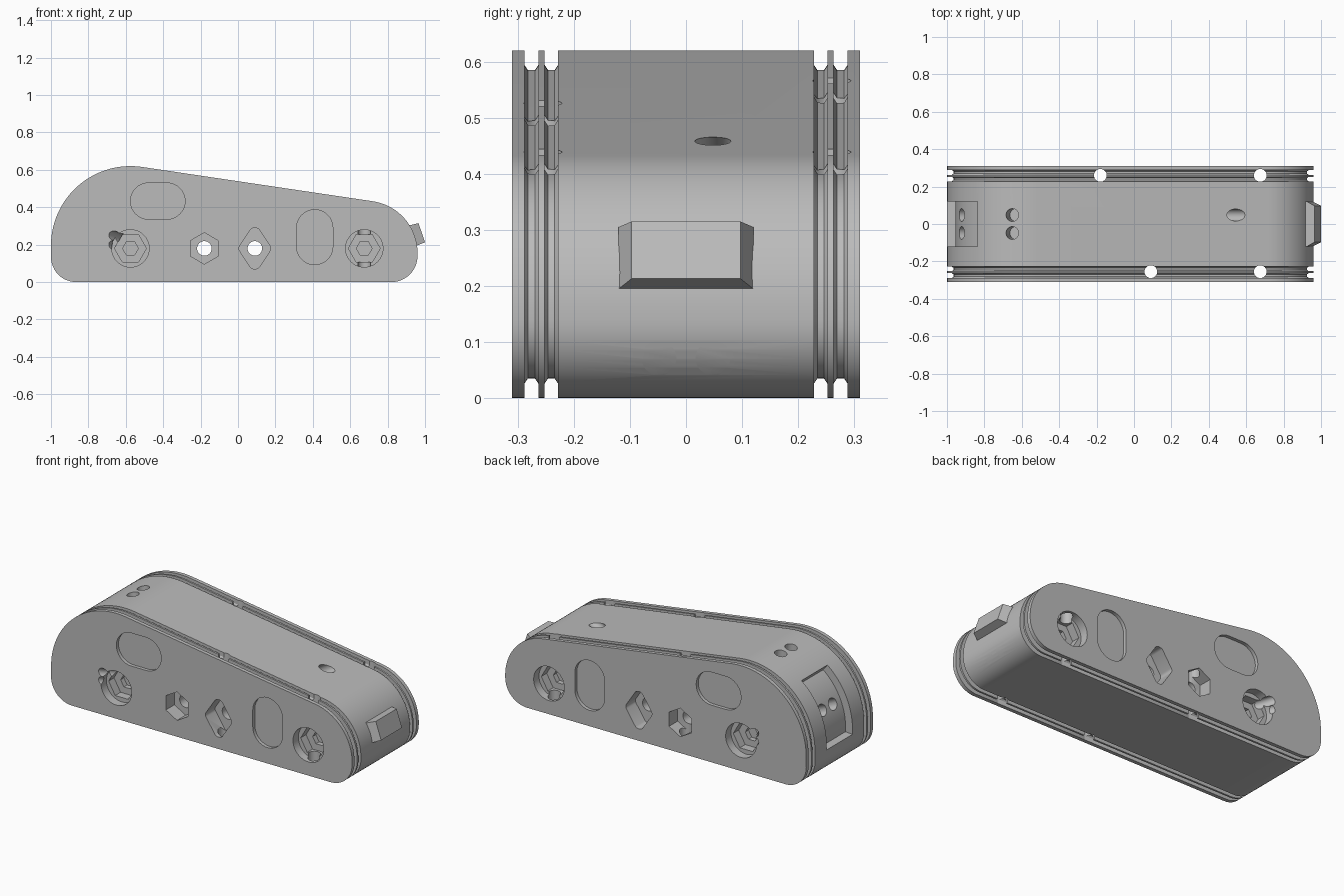
import bpy, bmesh
from math import sin, cos, pi, radians
from mathutils import Vector

cube = bpy.data.objects.get("Cube")
if cube:
    bpy.data.objects.remove(cube)

grey = bpy.data.materials.new("plain_grey")
grey.use_nodes = True
grey.diffuse_color = (0.5, 0.5, 0.5, 1)
grey.node_tree.nodes["Principled BSDF"].inputs["Base Color"].default_value = (0.5, 0.5, 0.5, 1)

HALF = 0.31   # half width of the body
BORE_Z = 0.18


def finish(name, bm):
    bmesh.ops.recalc_face_normals(bm, faces=bm.faces)
    mesh = bpy.data.meshes.new(name)
    bm.to_mesh(mesh)
    bm.free()
    mesh.materials.append(grey)
    ob = bpy.data.objects.new(name, mesh)
    bpy.context.collection.objects.link(ob)
    return ob


def loft(name, rings):
    """Skin a list of equal-length point rings and cap both ends."""
    bm = bmesh.new()
    loops = [[bm.verts.new(p) for p in ring] for ring in rings]
    n = len(loops[0])
    for a, b in zip(loops, loops[1:]):
        for i in range(n):
            j = (i + 1) % n
            bm.faces.new((a[i], a[j], b[j], b[i]))
    bm.faces.new(loops[0])
    bm.faces.new(loops[-1])
    return finish(name, bm)


def arc(cx, cz, r, a0, a1, n):
    angles = [radians(a0 + (a1 - a0) * i / n) for i in range(n + 1)]
    return [(cx + r * cos(a), cz + r * sin(a)) for a in angles]


def prism(name, pts, y0, y1):
    return loft(name, [[(x, y, z) for x, z in pts] for y in (y0, y1)])


def rod(name, p0, p1, r, n=32):
    p0, p1 = Vector(p0), Vector(p1)
    axis = p1 - p0
    bm = bmesh.new()
    bmesh.ops.create_cone(bm, cap_ends=True, segments=n, radius1=r, radius2=r, depth=axis.length)
    turn = axis.to_track_quat('Z', 'Y').to_matrix().to_4x4()
    turn.translation = (p0 + p1) / 2
    bm.transform(turn)
    return finish(name, bm)


def outline(inset):
    """Side outline of the body, four tangent arcs, shrunk by inset."""
    return (arc(0.82, 0.14, 0.14 - inset, -90, 0, 12)
            + arc(0.68, 0.155, 0.28 - inset, 2, 81.5, 20)
            + arc(-0.575, 0.195, 0.425 - inset, 81.5, 178, 32)
            + arc(-0.865, 0.135, 0.135 - inset, 180, 270, 12))


# Body with two rounded cable grooves round each edge
steps = [(HALF, 0)]
for outer, inner in ((0.288, 0.263), (0.252, 0.228)):
    steps += [(outer, 0), (outer, 0.026), (outer - 0.006, 0.035),
              (inner + 0.006, 0.035), (inner, 0.026), (inner, 0)]
steps += [(-y, inset) for y, inset in reversed(steps)]
body = loft("body", [[(x, y, z) for x, z in outline(inset)] for y, inset in steps])


def cut(cutter):
    mod = body.modifiers.new("cut", 'BOOLEAN')
    mod.operation = 'DIFFERENCE'
    mod.solver = 'EXACT'
    mod.object = cutter
    cutter.hide_render = True
    bpy.context.view_layer.objects.active = body
    bpy.ops.object.modifier_apply(modifier=mod.name)
    bpy.data.objects.remove(cutter)


def polygon(cx, cz, r, n, start=0):
    return arc(cx, cz, r, start, start + 360 - 360 / n, n - 1)


# Outlines of the side pockets
wide_slot = arc(-0.38, 0.433, 0.097, -90, 90, 16) + arc(-0.478, 0.433, 0.097, 90, 270, 16)
tall_slot = arc(0.41, 0.29, 0.097, 0, 180, 16) + arc(0.41, 0.19, 0.097, 180, 360, 16)
diamond = []
for i, (dx, dz, r) in enumerate(((0.06, 0, 0.025), (0, 0.075, 0.035),
                                 (-0.06, 0, 0.025), (0, -0.075, 0.035))):
    diamond += arc(0.09 + dx, BORE_Z + dz, r, i * 90 - 40, i * 90 + 40, 6)

for s in (-1, 1):
    def pocket(pts, depth):
        cut(prism("pocket_cutter", pts, s * (HALF - depth), s * 0.4))

    pocket(wide_slot, 0.02)
    pocket(tall_slot, 0.02)
    pocket(diamond, 0.09)
    pocket(polygon(-0.18, BORE_Z, 0.084, 6, 30), 0.08)
    # Stepped wheel bores
    for x in (-0.575, 0.675):
        pocket(polygon(x, BORE_Z, 0.1, 40), 0.05)
        pocket(polygon(x, BORE_Z, 0.085, 6), 0.1)
        pocket(polygon(x, BORE_Z, 0.042, 6), 0.13)
    # Slanted cable channels beside the rear bore
    for z in (0.255, 0.205):
        cut(rod("channel_cutter", (-0.6, s * 0.23, z - 0.03), (-0.71, s * 0.38, z + 0.01), 0.026))

# Axle holes through the whole width
for x in (-0.18, 0.09):
    cut(rod("axle_cutter", (x, -0.5, BORE_Z), (x, 0.5, BORE_Z), 0.039))

# Vertical pin holes through the grooved edges
for x, y in ((-0.18, 0.26), (0.675, 0.26), (0.09, -0.255), (0.675, -0.255)):
    cut(rod("pin_cutter", (x, y, -0.1), (x, y, 0.8), 0.034))

# Curved recess in the tall end
recess = arc(-0.575, 0.195, 0.38, 128, 184, 20) + arc(-0.575, 0.195, 0.55, 184, 128, 20)
cut(prism("recess_cutter", recess, -0.12, 0.12))

# Paired cable holes in the ends and top
for y in (-0.048, 0.048):
    cut(rod("recess_hole", (-0.72, y, 0.26), (-1.1, y, 0.43), 0.034))
    cut(rod("low_end_hole", (-0.8, y, 0.07), (-1.1, y, 0.07), 0.031))
    cut(rod("nose_hole", (0.7, y, 0.071), (1.1, y, 0.071), 0.031))
    cut(rod("top_hole", (-0.63, y, 0.42), (-0.665, y, 0.75), 0.034))
cut(rod("slanted_hole", (0.36, 0.048, 0.34), (0.72, 0.048, 0.57), 0.032))

# Round sockets in the underside with a smaller hole above
for x in (0.42, 0.2):
    cut(rod("socket_cutter", (x, -0.055, -0.1), (x, -0.055, 0.09), 0.095, 40))
    cut(rod("socket_hole", (x, -0.055, 0.05), (x, -0.055, 0.2), 0.035))

# Chamfered block on the nose
base = [(0.93, -0.12, 0.195), (0.93, 0.12, 0.195), (0.905, 0.12, 0.304), (0.905, -0.12, 0.304)]
shoulder = [(0.955, -0.12, 0.195), (0.955, 0.12, 0.195), (0.925, 0.12, 0.305), (0.925, -0.12, 0.305)]
face = [(1.0, -0.097, 0.213), (1.0, 0.097, 0.213), (0.965, 0.097, 0.315), (0.965, -0.097, 0.315)]
loft("nose_block", [base, shoulder, face])

# Smooth the curved walls and keep the edges crisp
bpy.ops.object.select_all(action='DESELECT')
body.select_set(True)
bpy.context.view_layer.objects.active = body
bpy.ops.object.shade_smooth_by_angle(angle=radians(30))
